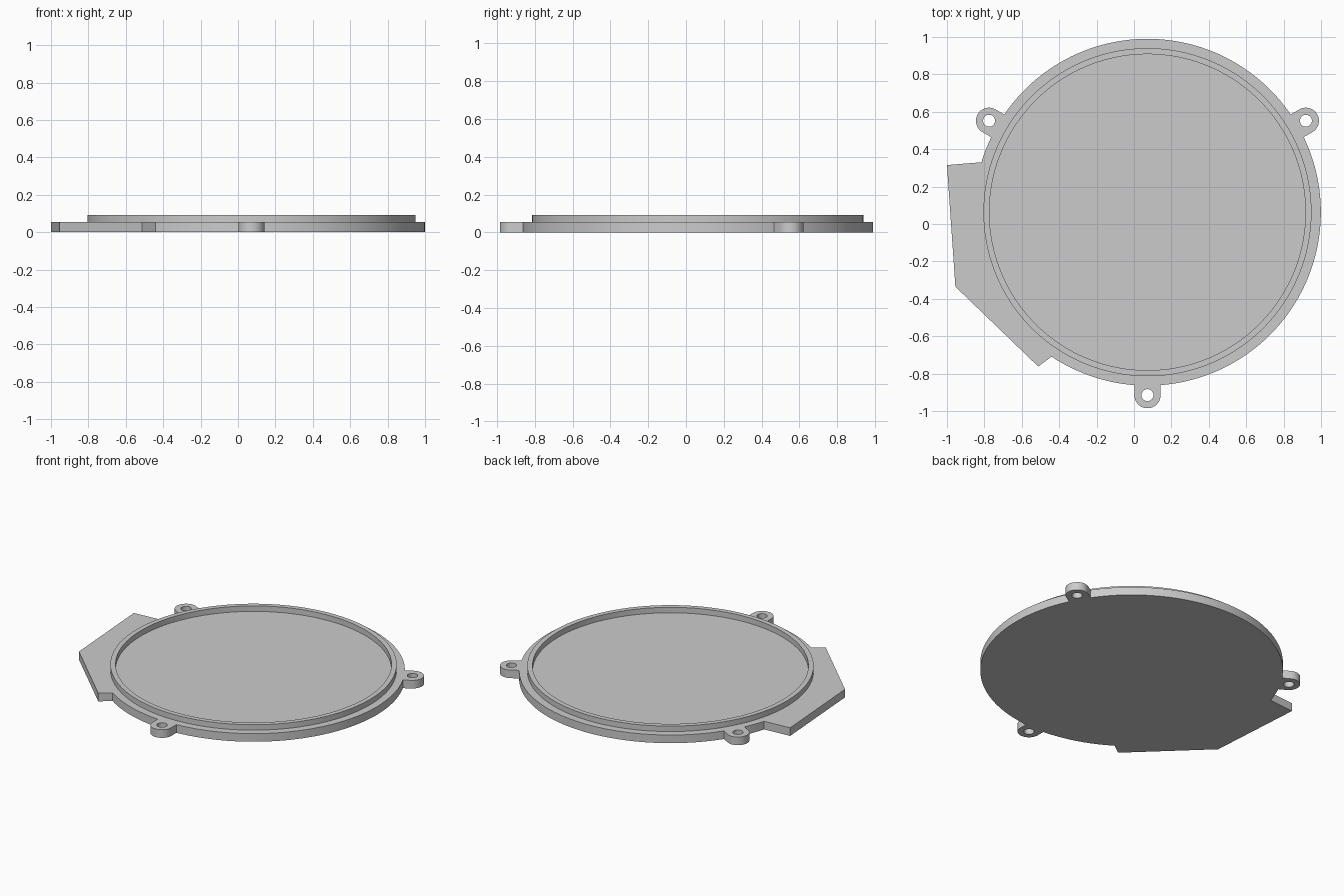
import bpy, bmesh, math

cube = bpy.data.objects.get("Cube")
if cube:
    bpy.data.objects.remove(cube, do_unlink=True)

CX, CY = 0.072, 0.063            # disc centre
R_DISC, R_LIP, R_RECESS = 0.927, 0.877, 0.845
Z_PLATE, Z_LIP = 0.055, 0.092
EAR_DIST, EAR_R, HOLE_R = 0.978, 0.07, 0.032
EAR_HALF = math.degrees(math.asin(EAR_R / R_DISC))

grey = bpy.data.materials.new("light grey")
grey.use_nodes = True
colour = (0.6, 0.6, 0.6, 1)
grey.diffuse_color = colour
grey.node_tree.nodes["Principled BSDF"].inputs["Base Color"].default_value = colour


def arc(cx, cy, r, start, end, steps):
    """Points along an arc, angles in degrees, both ends included."""
    angles = [math.radians(start + (end - start) * i / steps) for i in range(steps + 1)]
    return [(cx + r * math.cos(a), cy + r * math.sin(a)) for a in angles]


def rim(start, end):
    return arc(CX, CY, R_DISC, start, end, max(4, round((end - start) / 2)))


def ear_centre(angle):
    a = math.radians(angle)
    return CX + EAR_DIST * math.cos(a), CY + EAR_DIST * math.sin(a)


def ear(angle):
    return arc(*ear_centre(angle), EAR_R, angle - 90, angle + 90, 24)


def add_object(name, bm):
    bmesh.ops.recalc_face_normals(bm, faces=bm.faces)
    mesh = bpy.data.meshes.new(name)
    bm.to_mesh(mesh)
    bm.free()
    mesh.materials.append(grey)
    obj = bpy.data.objects.new(name, mesh)
    bpy.context.collection.objects.link(obj)
    bpy.ops.object.select_all(action="DESELECT")
    obj.select_set(True)
    bpy.context.view_layer.objects.active = obj
    bpy.ops.object.shade_smooth_by_angle(angle=math.radians(30))
    return obj


# Base plate: disc outline with three screw ears and an angular side tab
tab = [(-1.0, 0.315), (-0.955, -0.335), (-0.512, -0.762)]
tab_start = math.degrees(math.atan2(0.33 - CY, -0.815 - CX))
tab_end = math.degrees(math.atan2(-0.708 - CY, -0.44 - CX)) + 360
outline = (rim(-90 + EAR_HALF, 30 - EAR_HALF) + ear(30)
           + rim(30 + EAR_HALF, 150 - EAR_HALF) + ear(150)
           + rim(150 + EAR_HALF, tab_start) + tab
           + rim(tab_end, 270 - EAR_HALF) + ear(270))
holes = [arc(*ear_centre(a), HOLE_R, 0, 360, 32)[:-1] for a in (30, 150, 270)]

bm = bmesh.new()
for loop in [outline] + holes:
    verts = [bm.verts.new((x, y, 0)) for x, y in loop]
    for a, b in zip(verts, verts[1:] + verts[:1]):
        bm.edges.new((a, b))
bmesh.ops.triangle_fill(bm, edges=bm.edges[:], use_beauty=True, normal=(0, 0, 1))
top = bmesh.ops.extrude_face_region(bm, geom=bm.faces[:], use_keep_orig=True)
bmesh.ops.translate(bm, vec=(0, 0, Z_PLATE),
                    verts=[g for g in top["geom"] if isinstance(g, bmesh.types.BMVert)])
add_object("base_plate", bm)

# Raised lip: rectangular section turned about the disc centre
section = [(R_LIP, Z_PLATE - 0.01), (R_LIP, Z_LIP),
           (R_RECESS, Z_LIP), (R_RECESS, Z_PLATE - 0.01)]
bm = bmesh.new()
rings = [[bm.verts.new((x, y, z)) for x, y in arc(CX, CY, r, 0, 360, 180)[:-1]]
         for r, z in section]
for lower, upper in zip(rings, rings[1:] + rings[:1]):
    for i in range(len(lower)):
        j = (i + 1) % len(lower)
        bm.faces.new((lower[i], lower[j], upper[j], upper[i]))
add_object("raised_lip", bm)
